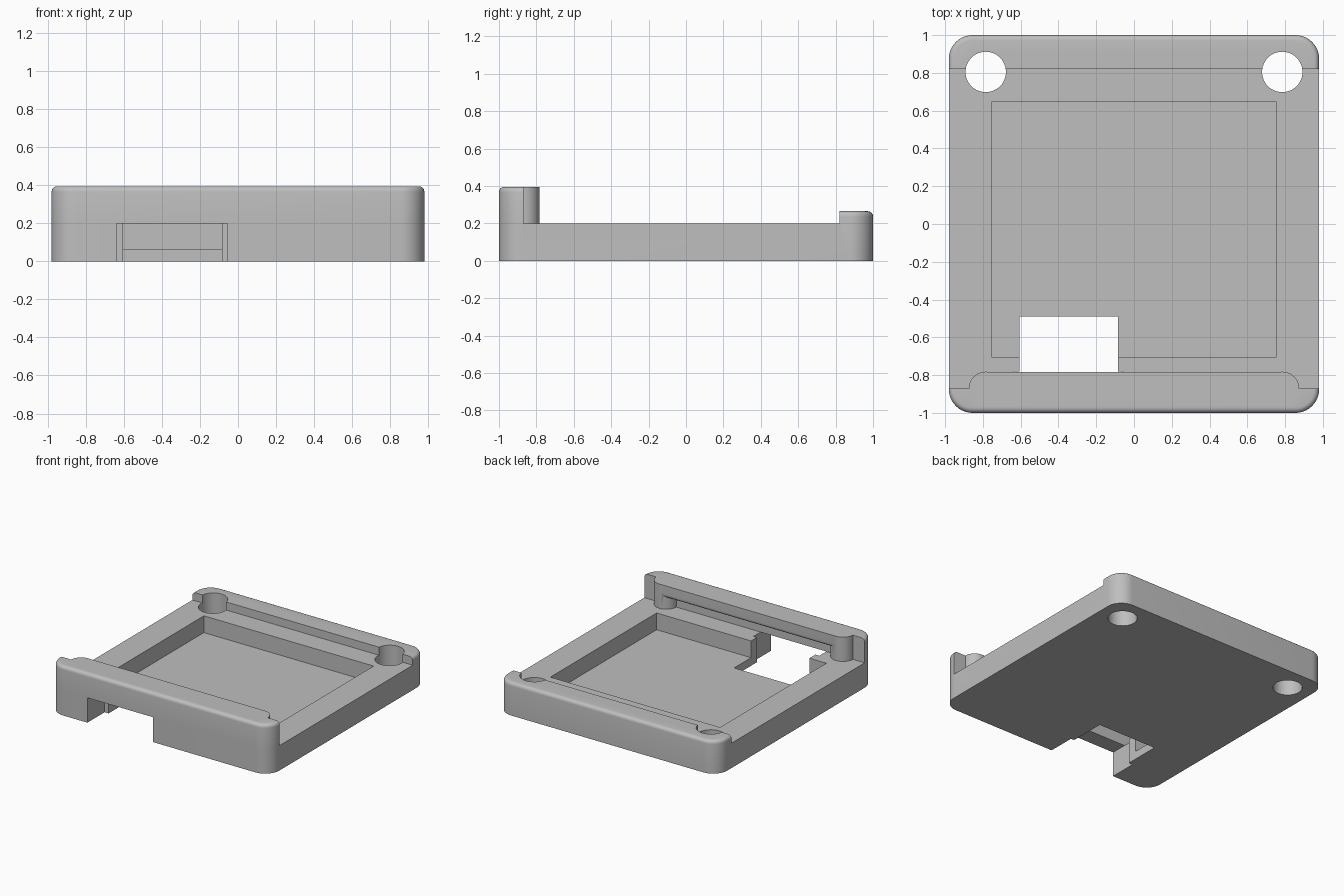
import bpy, bmesh, math
from mathutils import Matrix, Vector

if "Cube" in bpy.data.objects:
    bpy.data.objects.remove(bpy.data.objects["Cube"], do_unlink=True)

GREY = 0.52
plastic = bpy.data.materials.new("light_grey_plastic")
plastic.use_nodes = True
plastic.diffuse_color = (GREY, GREY, GREY, 1)
plastic.node_tree.nodes["Principled BSDF"].inputs["Base Color"].default_value = (GREY, GREY, GREY, 1)


def finish(bm, name):
    bmesh.ops.recalc_face_normals(bm, faces=bm.faces)
    mesh = bpy.data.meshes.new(name)
    bm.to_mesh(mesh)
    bm.free()
    mesh.materials.append(plastic)
    ob = bpy.data.objects.new(name, mesh)
    bpy.context.collection.objects.link(ob)
    return ob


def box_bmesh(x, y, z):
    bm = bmesh.new()
    size = Vector((x[1] - x[0], y[1] - y[0], z[1] - z[0]))
    mid = Vector((sum(x), sum(y), sum(z))) / 2
    bmesh.ops.create_cube(bm, size=1, matrix=Matrix.Translation(mid) @ Matrix.Diagonal(size.to_4d()))
    return bm


def round_edges(bm, edges, radius, segments):
    bmesh.ops.bevel(bm, geom=edges, offset=radius, segments=segments, profile=0.5, affect='EDGES')


def box(name, x, y, z):
    return finish(box_bmesh(x, y, z), name)


def cylinder(name, x, y, z, radius):
    bm = bmesh.new()
    bmesh.ops.create_cone(bm, cap_ends=True, segments=48, radius1=radius, radius2=radius,
                          depth=z[1] - z[0], matrix=Matrix.Translation((x, y, sum(z) / 2)))
    return finish(bm, name)


def slab(name, height):
    """Rounded footprint with a softened top rim."""
    bm = box_bmesh((-0.98, 0.98), (-1, 1), (0, height))
    upright = [e for e in bm.edges if abs(e.verts[0].co.z - e.verts[1].co.z) > height / 2]
    round_edges(bm, upright, 0.125, 10)
    rim = [e for e in bm.edges if all(v.co.z > height - 0.001 for v in e.verts)]
    round_edges(bm, rim, 0.028, 5)
    return finish(bm, name)


def combine(target, tool, operation):
    mod = target.modifiers.new("combine", 'BOOLEAN')
    mod.operation = operation
    mod.solver = 'EXACT'
    mod.object = tool
    bpy.context.view_layer.objects.active = target
    bpy.ops.object.modifier_apply(modifier=mod.name)
    bpy.data.objects.remove(tool, do_unlink=True)


# Base with the low rear ledge
case = slab("enclosure_tray", 0.265)
combine(case, box("step", (-2, 2), (-2, 0.82), (0.2, 1)), 'DIFFERENCE')

# Pocket, connector opening and its floor slot
combine(case, box("pocket", (-0.755, 0.755), (-0.705, 0.645), (0.065, 1)), 'DIFFERENCE')
combine(case, box("opening", (-0.64, -0.055), (-2, -0.78), (-1, 1)), 'DIFFERENCE')
combine(case, box("slot", (-0.605, -0.085), (-0.8, -0.49), (-1, 1)), 'DIFFERENCE')

# Screw holes through the rear corners
for side in (-1, 1):
    combine(case, cylinder("hole", side * 0.785, 0.805, (-1, 1), 0.107), 'DIFFERENCE')

# Tall front wall
wall = slab("front_wall", 0.395)
combine(wall, box("keep", (-2, 2), (-2, -0.87), (0.2, 1)), 'INTERSECT')

# Overhanging lip, rounded along its lower inner edge
bm = box_bmesh((-0.785, 0.785), (-0.94, -0.783), (0.29, 0.395))
lower = [e for e in bm.edges if all(v.co.z < 0.3 and v.co.y > -0.8 for v in e.verts)]
round_edges(bm, lower, 0.04, 6)
combine(wall, finish(bm, "lip"), 'UNION')

# Round pegs at the lip ends
for side in (-1, 1):
    combine(wall, cylinder("peg", side * 0.785, -0.872, (0.2, 0.395), 0.09), 'UNION')
combine(case, wall, 'UNION')

# Smooth curves, crisp edges
bpy.ops.object.select_all(action='DESELECT')
case.select_set(True)
bpy.context.view_layer.objects.active = case
bpy.ops.object.shade_smooth_by_angle(angle=math.radians(30))
